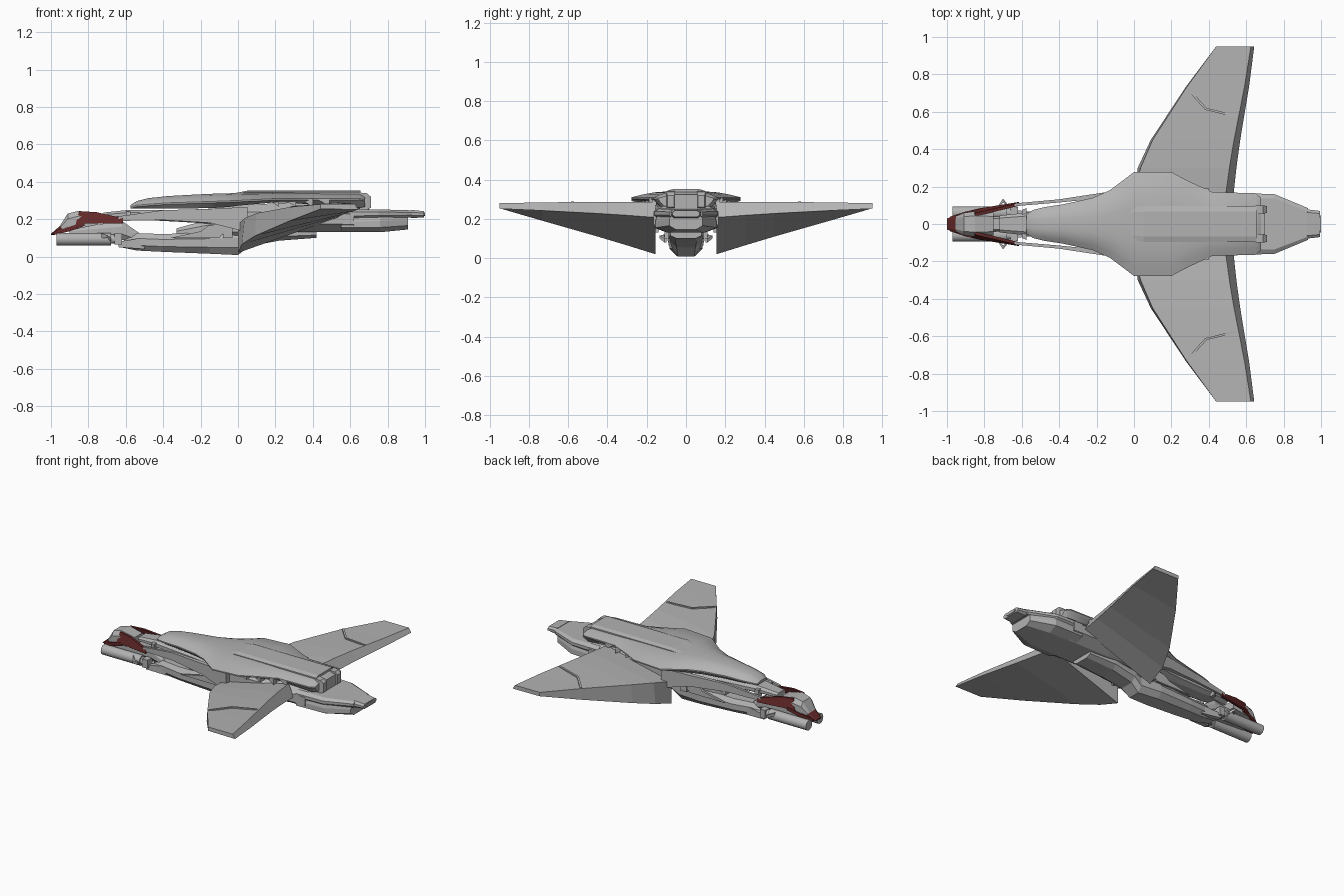
import bpy, bmesh, math
from mathutils import Matrix


def material(name, rgb):
    m = bpy.data.materials.new(name)
    m.diffuse_color = (*rgb, 1)
    return m


GREY = material("hull grey", (0.45, 0.45, 0.45))
RED = material("dark red", (0.13, 0.022, 0.022))


def finish(name, bm, mat, smooth=False):
    bmesh.ops.remove_doubles(bm, verts=bm.verts, dist=1e-5)
    bmesh.ops.recalc_face_normals(bm, faces=bm.faces)
    me = bpy.data.meshes.new(name)
    bm.to_mesh(me)
    bm.free()
    me.materials.append(mat)
    ob = bpy.data.objects.new(name, me)
    bpy.context.collection.objects.link(ob)
    if smooth:
        bpy.context.view_layer.objects.active = ob
        ob.select_set(True)
        bpy.ops.object.shade_smooth_by_angle(angle=math.radians(32))
        ob.select_set(False)
    return ob


def loft(name, sections, mat=GREY, smooth=False):
    """Skin equal-length closed sections and cap both ends."""
    bm = bmesh.new()
    rings = [[bm.verts.new(p) for p in s] for s in sections]
    n = len(rings[0])
    for a, b in zip(rings, rings[1:]):
        for i in range(n):
            j = (i + 1) % n
            bm.faces.new((a[i], a[j], b[j], b[i]))
    bm.faces.new(rings[0])
    bm.faces.new(rings[-1])
    return finish(name, bm, mat, smooth)


def pair(name, sections, mat=GREY):
    """Same loft on both sides of the centre line."""
    for side, s in (("left", 1), ("right", -1)):
        loft(f"{name}_{side}", [[(x, y * s, z) for x, y, z in sec] for sec in sections], mat)


def octo(x, w, z0, z1, top=0.7, bottom=0.6, c=0.3):
    """Chamfered symmetric cross-section at x."""
    h = (z1 - z0) * c
    half = [(w * bottom, z0), (w, z0 + h), (w, z1 - h), (w * top, z1)]
    return [(x, y, z) for y, z in half] + [(x, -y, z) for y, z in reversed(half)]


def rect(x, y0, y1, z0, z1):
    return [(x, y0, z0), (x, y1, z0), (x, y1, z1), (x, y0, z1)]


def tube(name, x0, x1, y, z, r, seg=16):
    bm = bmesh.new()
    mtx = Matrix.Translation(((x0 + x1) / 2, y, z)) @ Matrix.Rotation(math.pi / 2, 4, 'Y')
    bmesh.ops.create_cone(bm, cap_ends=True, segments=seg, radius1=r, radius2=r,
                          depth=x1 - x0, matrix=mtx)
    finish(name, bm, GREY, True)


# Upper shell: x, half width, underside, rim, crown
shell = [(-0.575, 0.05, 0.258, 0.265, 0.275), (-0.54, 0.075, 0.258, 0.275, 0.297),
         (-0.48, 0.09, 0.258, 0.28, 0.312), (-0.38, 0.105, 0.258, 0.287, 0.323),
         (-0.22, 0.14, 0.258, 0.292, 0.332), (-0.13, 0.18, 0.26, 0.295, 0.336),
         (-0.05, 0.24, 0.265, 0.298, 0.338), (0.0, 0.278, 0.272, 0.3, 0.34),
         (0.2, 0.278, 0.29, 0.31, 0.341), (0.28, 0.235, 0.288, 0.31, 0.341),
         (0.42, 0.17, 0.275, 0.31, 0.341), (0.65, 0.165, 0.262, 0.31, 0.34),
         (0.68, 0.14, 0.265, 0.305, 0.325)]
sections = []
for x, w, zb, ze, zc in shell:
    h = zc - ze
    half = [(w * 0.8, zb), (w, ze - 0.008), (w, ze), (w * 0.8, ze + h * 0.45),
            (w * 0.58, ze + h * 0.82), (w * 0.3, zc)]
    sections.append([(x, y, z) for y, z in half] + [(x, -y, z) for y, z in reversed(half)])
loft("upper_shell", sections, smooth=True)

# Dorsal ridge
loft("dorsal_ridge", [octo(-0.06, 0.085, 0.325, 0.331), octo(0.05, 0.095, 0.325, 0.352),
                      octo(0.655, 0.095, 0.325, 0.352)])

# Rear engine block and its clamps
loft("engine_block", [octo(0.6, 0.09, 0.24, 0.325), octo(0.7, 0.09, 0.24, 0.325)])
pair("engine_clamp", [rect(0.65, 0.055, 0.1, 0.25, 0.342), rect(0.69, 0.055, 0.1, 0.25, 0.338),
                      rect(0.71, 0.06, 0.095, 0.26, 0.32)])

# Main body beneath the shell, tapering forward into the neck
loft("main_body", [octo(-0.12, 0.12, 0.19, 0.262), octo(0.02, 0.16, 0.15, 0.275),
                   octo(0.3, 0.165, 0.13, 0.29), octo(0.62, 0.165, 0.13, 0.268)])
loft("neck", [octo(-0.72, 0.045, 0.2, 0.235), octo(-0.58, 0.06, 0.2, 0.25),
              octo(-0.3, 0.085, 0.185, 0.25), octo(-0.05, 0.12, 0.17, 0.26)])
pair("neck_rail", [rect(-0.64, 0.095, 0.11, 0.19, 0.215), rect(-0.4, 0.115, 0.132, 0.195, 0.248),
                   rect(-0.15, 0.14, 0.17, 0.18, 0.255), rect(0.05, 0.14, 0.2, 0.13, 0.265)])

# Tail: upper deck, lower hull and end nozzle
loft("tail_deck", [octo(0.55, 0.165, 0.2, 0.255, 0.85, 0.9), octo(0.75, 0.16, 0.205, 0.252, 0.85, 0.9),
                   octo(0.93, 0.085, 0.21, 0.247, 0.8, 0.9)])
loft("tail_hull", [octo(0.55, 0.16, 0.13, 0.21, 0.95, 0.6), octo(0.76, 0.155, 0.13, 0.215, 0.95, 0.6),
                   octo(0.91, 0.085, 0.145, 0.215, 0.95, 0.6)])
loft("tail_nozzle", [octo(0.925, 0.078, 0.205, 0.25, 0.8, 0.8), octo(0.995, 0.07, 0.21, 0.242, 0.8, 0.8)])
loft("tail_nozzle_core", [octo(0.98, 0.045, 0.217, 0.235), octo(1.0, 0.045, 0.217, 0.235)])

# Wings: leading edge (x, y, z), trailing x, trailing z, lower leading edge (x, z)
wing_rows = [(0.0, 0.155, 0.17, 0.49, 0.285, 0.0, 0.02), (0.035, 0.3, 0.205, 0.51, 0.287, 0.02, 0.065),
             (0.1, 0.45, 0.232, 0.535, 0.287, 0.09, 0.11), (0.28, 0.73, 0.265, 0.59, 0.284, 0.275, 0.19),
             (0.44, 0.95, 0.28, 0.625, 0.28, 0.44, 0.254)]
pair("wing", [[(x, y, z), (tx, y, tz),
               (tx + 0.018 + 0.024 * (0.95 - y) / 0.8, y, tz - 0.028 - 0.05 * (0.95 - y) / 0.8), (bx, y, bz)]
              for x, y, z, tx, tz, bx, bz in wing_rows])


# Raised seam that crosses each wing at the outer panel joint
def seam(x, y, z):
    return [(x - 0.004, y - 0.005, z - 0.004), (x + 0.004, y + 0.005, z - 0.004),
            (x + 0.004, y + 0.005, z + 0.004), (x - 0.004, y - 0.005, z + 0.004)]


pair("wing_seam", [seam(0.285, 0.725, 0.266), seam(0.385, 0.615, 0.272), seam(0.55, 0.575, 0.285)])

# Vent fins between the shell and the wing roots
for i in range(4):
    x = 0.15 + i * 0.09
    pair(f"vent_fin_{i + 1}", [[(x, y, 0.31), (x + 0.07, y, 0.31), (x + 0.07, y, 0.265)]
                               for y in (0.15, 0.225 - i * 0.018)])

# Low keel fuselage with a pointed prow
loft("keel", [octo(-0.63, 0.04, 0.05, 0.075), octo(-0.54, 0.06, 0.032, 0.125),
              octo(-0.4, 0.075, 0.025, 0.12), octo(-0.15, 0.085, 0.015, 0.13),
              octo(0.0, 0.07, 0.008, 0.14), octo(0.06, 0.08, 0.055, 0.15),
              octo(0.22, 0.09, 0.085, 0.16), octo(0.42, 0.08, 0.1, 0.15)])
loft("keel_pylon", [octo(-0.33, 0.05, 0.1, 0.15), octo(-0.15, 0.07, 0.1, 0.2),
                    octo(0.05, 0.09, 0.1, 0.2)])
pair("keel_plate", [[(-0.36, y, 0.1), (-0.1, y, 0.1), (-0.02, y, 0.19), (-0.16, y, 0.165), (-0.2, y, 0.135)]
                    for y in (0.09, 0.105)])
pair("keel_strut", [rect(-0.08, 0.08, 0.11, 0.1, 0.22), rect(-0.03, 0.08, 0.11, 0.1, 0.22)])

# Nose cowl
loft("nose_cowl", [octo(-0.955, 0.04, 0.13, 0.16), octo(-0.91, 0.06, 0.135, 0.23, 0.65, 1),
                   octo(-0.85, 0.068, 0.15, 0.245, 0.65, 1), octo(-0.75, 0.062, 0.17, 0.225, 0.65, 1)])
loft("nose_tip", [octo(-1.0, 0.03, 0.115, 0.122), octo(-0.95, 0.047, 0.12, 0.165),
                  octo(-0.94, 0.045, 0.125, 0.16)], RED)
# Red side cheeks, lower lips and top edges
pair("cheek", [[(-0.85, y0, 0.242), (-0.76, y0 + 0.02, 0.238), (-0.615, y0 + 0.055, 0.205),
                (-0.615, y0 + 0.06, 0.178), (-0.83, y0 + 0.025, 0.176), (-0.87, y0 + 0.015, 0.165)]
               for y0 in (0.042, 0.058)], RED)
pair("nose_lip", [rect(-0.985, 0.028, 0.038, 0.115, 0.13), rect(-0.9, 0.055, 0.067, 0.135, 0.16),
                  rect(-0.82, 0.065, 0.083, 0.165, 0.185)], RED)

# Nose mechanism behind the cowl
loft("nose_core", [octo(-0.9, 0.035, 0.1, 0.15), octo(-0.62, 0.045, 0.09, 0.19),
                   octo(-0.52, 0.04, 0.07, 0.12)])
pair("neck_bracket", [rect(-0.6, 0.04, 0.075, 0.19, 0.24), rect(-0.575, 0.045, 0.085, 0.19, 0.24)])
pair("side_spike", [rect(-0.73, 0.08, 0.09, 0.1, 0.125), rect(-0.7, 0.115, 0.135, 0.1, 0.115),
                    rect(-0.68, 0.1, 0.11, 0.08, 0.1)])

# Twin guns with breech blocks
for side, s in (("left", 1), ("right", -1)):
    tube(f"gun_barrel_{side}", -0.97, -0.68, s * 0.06, 0.093, 0.034)
    tube(f"gun_neck_{side}", -0.69, -0.64, s * 0.06, 0.093, 0.024)
pair("gun_breech", [rect(-0.66, 0.035, 0.09, 0.065, 0.122), rect(-0.62, 0.035, 0.09, 0.065, 0.122)])
pair("gun_arm", [rect(-0.64, 0.045, 0.075, 0.05, 0.08), rect(-0.5, 0.03, 0.06, 0.04, 0.1)])
